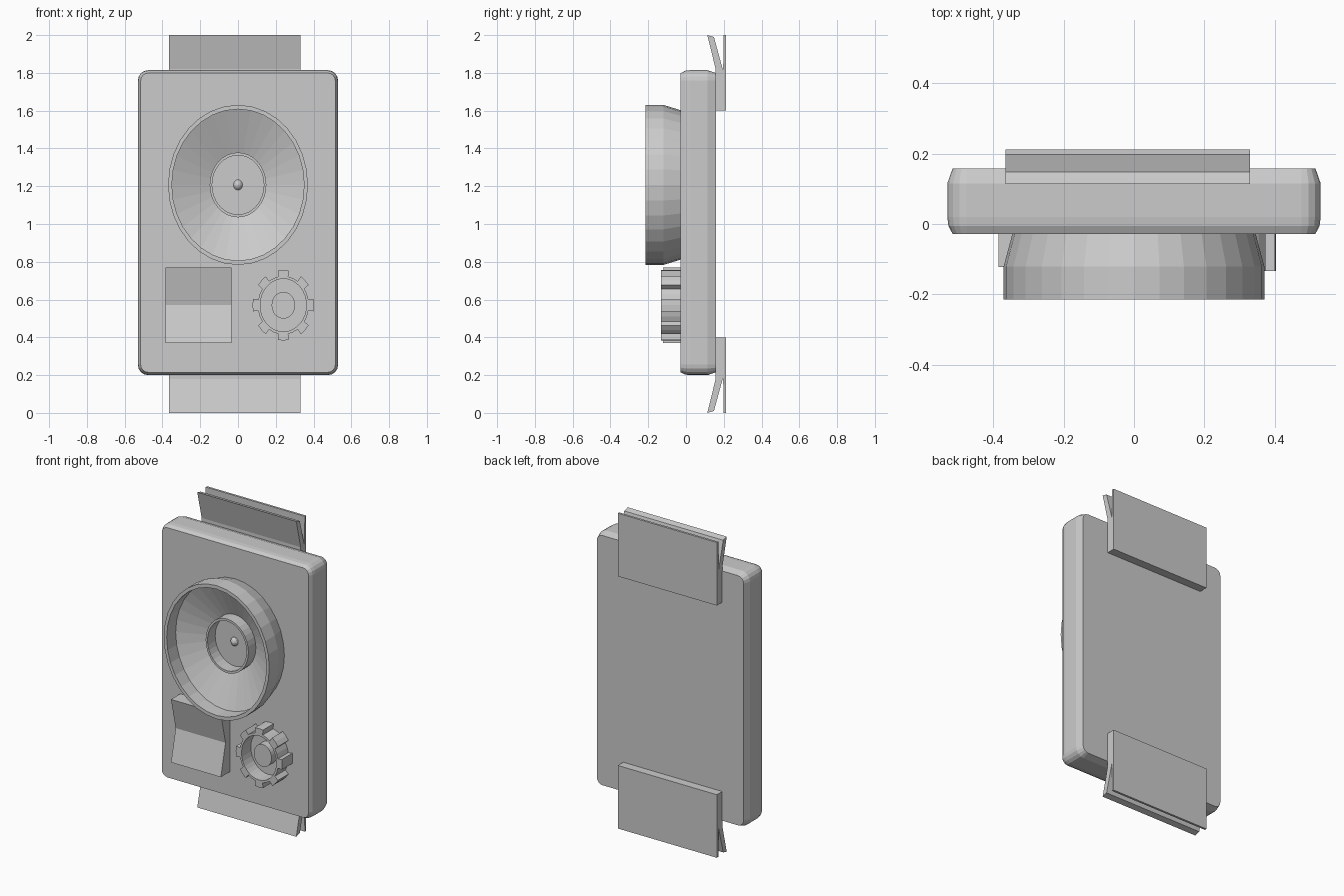
import bpy, bmesh
from math import sin, cos, pi, radians

if "Cube" in bpy.data.objects:
    bpy.data.objects.remove(bpy.data.objects["Cube"])

OVAL = 1.145  # vertical stretch of all round parts


def finish(bm, name):
    bmesh.ops.remove_doubles(bm, verts=bm.verts, dist=1e-5)
    bmesh.ops.recalc_face_normals(bm, faces=bm.faces)
    mesh = bpy.data.meshes.new(name)
    bm.to_mesh(mesh)
    bm.free()
    ob = bpy.data.objects.new(name, mesh)
    bpy.context.collection.objects.link(ob)
    return ob


def loft(name, rings):
    """Skin a list of equal-length point rings and cap both ends."""
    bm = bmesh.new()
    vs = [[bm.verts.new(p) for p in r] for r in rings]
    n = len(vs[0])
    for a, b in zip(vs, vs[1:]):
        for i in range(n):
            j = (i + 1) % n
            bm.faces.new((a[i], a[j], b[j], b[i]))
    bm.faces.new(vs[0])
    bm.faces.new(vs[-1])
    return finish(bm, name)


def oval(cx, cz, r, y, n=32):
    return [(cx + r * cos(2 * pi * i / n), y, cz + OVAL * r * sin(2 * pi * i / n))
            for i in range(n)]


def lathe(name, cx, cz, profile, n=32):
    return loft(name, [oval(cx, cz, r, y, n) for r, y in profile])


def rounded_rect(inset, y, hw=0.53, hh=0.807, cz=1.007, rad=0.055, seg=4):
    pts = []
    for k, (sx, sz) in enumerate([(1, 1), (-1, 1), (-1, -1), (1, -1)]):
        for i in range(seg + 1):
            a = pi / 2 * (k + i / seg)
            r = rad - inset
            pts.append((sx * (hw - rad) + r * cos(a), y,
                        cz + sz * (hh - rad) + r * sin(a)))
    return pts


def extrude_x(name, profile, x0, x1):
    return loft(name, [[(x, y, z) for y, z in profile] for x in (x0, x1)])


# Case with softened front and back edges
loft("case", [rounded_rect(i, y) for i, y in
              [(0.015, -0.028), (0.003, -0.005), (0, 0.02),
               (0, 0.115), (0.015, 0.158)]])

# Speaker horn: outer shell, lip, inner wall, cone, inner collar and floor
lathe("speaker_horn", 0, 1.207,
      [(0.345, -0.027), (0.37, -0.12), (0.37, -0.215), (0.35, -0.215),
       (0.35, -0.125), (0.15, -0.035), (0.15, -0.11), (0.137, -0.11),
       (0.137, -0.033)])
lathe("speaker_tip", 0, 1.207,
      [(0.025, -0.03), (0.023, -0.042), (0.014, -0.052), (0.003, -0.057)], 12)

# Rocker switch with a hollow V front
extrude_x("rocker_switch",
          [(-0.025, 0.37), (-0.122, 0.37), (-0.075, 0.57), (-0.122, 0.77), (-0.025, 0.77)],
          -0.385, -0.035)

# Toothed dial with recessed face and hub
GX, GZ = 0.24, 0.57
TOOTH = [(-11, 0.135), (-10, 0.163), (0, 0.163), (10, 0.163), (11, 0.135), (22.5, 0.135)]


def gear_ring(y, radius=None):
    return [(GX + (radius or r) * cos(radians(45 * k + a)), y,
             GZ + OVAL * (radius or r) * sin(radians(45 * k + a)))
            for k in range(8) for a, r in TOOTH]


loft("dial", [gear_ring(-0.025), gear_ring(-0.133),
              gear_ring(-0.133, 0.122), gear_ring(-0.04, 0.122)])
lathe("dial_hub", GX, GZ, [(0.062, -0.035), (0.062, -0.095)], 24)

# Strap ends: a block splitting into an upright leaf and a leaning leaf
STRAP = [(0.155, 1.6), (0.212, 1.6), (0.212, 2.0), (0.198, 2.0), (0.197, 1.81),
         (0.148, 1.99), (0.113, 2.0), (0.157, 1.82)]
extrude_x("upper_strap", STRAP, -0.365, 0.33)
extrude_x("lower_strap", [(y, 2.0 - z) for y, z in STRAP], -0.365, 0.33)
